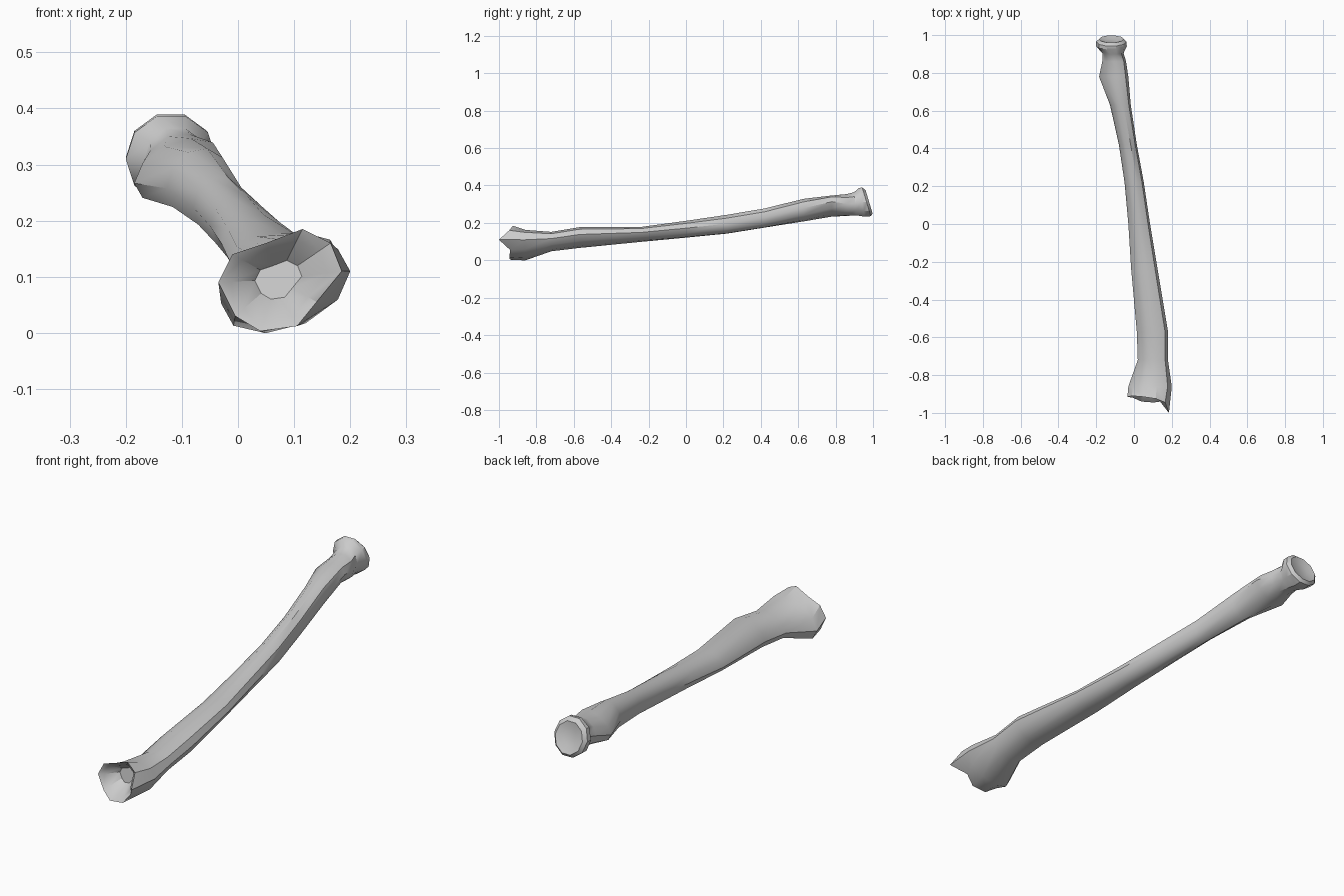
import bpy, bmesh, math
from mathutils import Vector

default = bpy.data.objects.get("Cube")
if default:
    bpy.data.objects.remove(default, do_unlink=True)

SIDES = 10

bone_grey = bpy.data.materials.new("bone_grey")
bone_grey.use_nodes = True
colour = (0.6, 0.6, 0.6, 1)
bone_grey.diffuse_color = colour
bone_grey.node_tree.nodes["Principled BSDF"].inputs["Base Color"].default_value = colour


def oval(y, left, right, low, high, skew=0.0, lean=0.0):
    """Cross-section filling the given bounds; skew raises +x, lean tips it along y."""
    centre_x, centre_z = (left + right) / 2, (low + high) / 2
    wide, tall = (right - left) / 2, (high - low) / 2
    rise = skew * wide
    upright = math.sqrt(max(tall * tall - rise * rise, 0)) * 1.04
    ring = []
    for i in range(SIDES):
        angle = math.tau * i / SIDES
        c, s = math.cos(angle), math.sin(angle)
        dz = upright * s + rise * c
        ring.append(Vector((centre_x + wide * c, y - lean * dz, centre_z + dz)))
    return ring


def inset(ring, centre, amount, push):
    """Shrink a ring towards a centre and shift it along y."""
    target = Vector(centre)
    return [p.lerp(target, amount) + Vector((0, push, 0)) for p in ring]


def centre_of(ring):
    return sum(ring, Vector()) / len(ring)


# Flared wrist rim, with the pointed spur first
wrist_rim = [Vector(p) for p in (
    (0.185, -1.0, 0.11), (0.165, -0.945, 0.16), (0.115, -0.925, 0.185),
    (0.05, -0.915, 0.16), (-0.01, -0.91, 0.14), (-0.035, -0.915, 0.09),
    (-0.005, -0.92, 0.03), (0.04, -0.94, 0.003), (0.105, -0.945, 0.012),
    (0.14, -0.94, 0.055))]
socket_centre = (0.07, -0.91, 0.095)
socket = [inset(wrist_rim, socket_centre, 0.62, 0.055),
          inset(wrist_rim, socket_centre, 0.22, 0.012)]

# Shaft from the wrist flare to the neck: y, left, right, low, high, skew
shaft = [oval(*row) for row in (
    (-0.86, -0.03, 0.2, 0.002, 0.16, 0.25),
    (-0.72, 0.02, 0.18, 0.05, 0.15, 0.2),
    (-0.57, 0.015, 0.18, 0.068, 0.175, 0.2),
    (-0.24, -0.015, 0.125, 0.1, 0.177, 0.15),
    (0, -0.03, 0.085, 0.122, 0.21, 0.1),
    (0.22, -0.05, 0.052, 0.143, 0.243, 0.05),
    (0.42, -0.08, 0.015, 0.175, 0.277, 0.05),
    (0.63, -0.127, -0.017, 0.21, 0.327, 0.2),
    (0.78, -0.185, -0.03, 0.235, 0.345, 0.3),
    (0.86, -0.168, -0.042, 0.238, 0.353, 0.1))]

# Round head, tipped back at the top
head_rim = oval(0.965, -0.2, -0.04, 0.235, 0.39, 0, 0.3)
head = [oval(0.905, -0.168, -0.055, 0.24, 0.365, 0, 0.1),
        oval(0.94, -0.2, -0.038, 0.232, 0.387, 0, 0.2),
        head_rim,
        inset(head_rim, centre_of(head_rim), 0.18, 0.014),
        inset(head_rim, centre_of(head_rim), 0.6, 0.004)]

# Loft all rings into one closed skin
bm = bmesh.new()
rings = [[bm.verts.new(p) for p in ring] for ring in socket + [wrist_rim] + shaft + head]
for a, b in zip(rings, rings[1:]):
    for i in range(SIDES):
        j = (i + 1) % SIDES
        bm.faces.new((a[i], a[j], b[j], b[i]))
bm.faces.new(rings[0])
bm.faces.new(rings[-1])
bmesh.ops.recalc_face_normals(bm, faces=bm.faces)

mesh = bpy.data.meshes.new("forearm_bone")
bm.to_mesh(mesh)
bm.free()
mesh.materials.append(bone_grey)
bone = bpy.data.objects.new("forearm_bone", mesh)
bpy.context.collection.objects.link(bone)
bpy.context.view_layer.objects.active = bone
bone.select_set(True)
bpy.ops.object.shade_smooth_by_angle(angle=math.radians(35))
